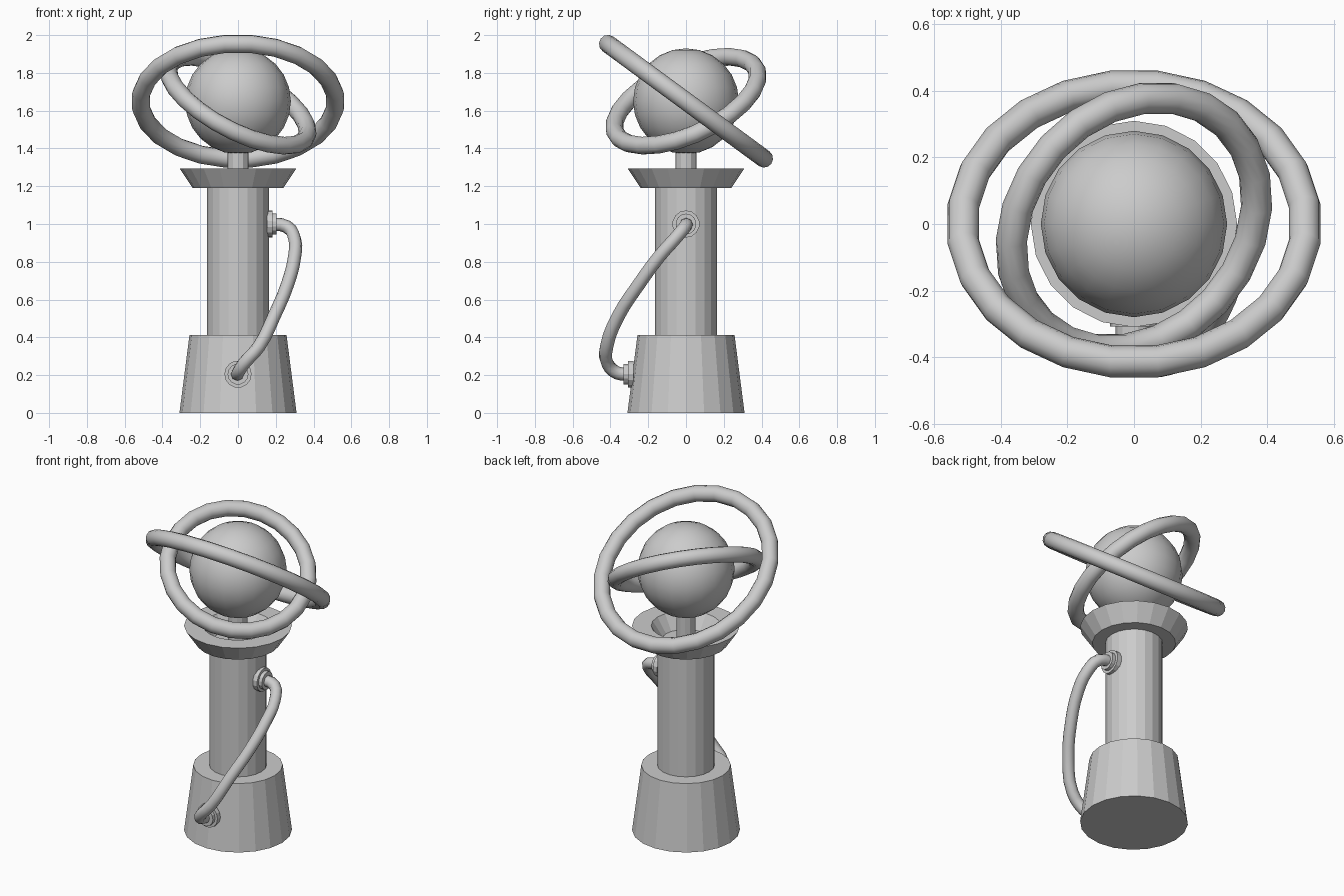
import bpy
import bmesh
from math import radians, pi, cos, sin
from mathutils import Matrix

cube = bpy.data.objects.get("Cube")
if cube:
    bpy.data.objects.remove(cube, do_unlink=True)

grey = bpy.data.materials.new("plain_grey")
grey.use_nodes = True
colour = (0.6, 0.6, 0.6, 1)
grey.diffuse_color = colour
grey.node_tree.nodes["Principled BSDF"].inputs["Base Color"].default_value = colour


def finish(obj, name, smooth=False):
    obj.name = name
    obj.data.materials.append(grey)
    if smooth:
        for poly in obj.data.polygons:
            poly.use_smooth = True
    return obj


def turned(name, profile, sides, matrix=Matrix()):
    """Revolve (radius, height) points round z; end points get flat caps."""
    bm = bmesh.new()
    rings = [[bm.verts.new((r * cos(2 * pi * i / sides), r * sin(2 * pi * i / sides), z))
              for i in range(sides)] for r, z in profile]
    for low, high in zip(rings, rings[1:]):
        for i in range(sides):
            j = (i + 1) % sides
            bm.faces.new((low[i], low[j], high[j], high[i]))
    bm.faces.new(rings[0][::-1])
    bm.faces.new(rings[-1])
    bm.transform(matrix)
    bmesh.ops.recalc_face_normals(bm, faces=bm.faces)
    mesh = bpy.data.meshes.new(name)
    bm.to_mesh(mesh)
    bm.free()
    obj = bpy.data.objects.new(name, mesh)
    bpy.context.collection.objects.link(obj)
    return finish(obj, name)


def ring(name, major, minor, tilt):
    bpy.ops.mesh.primitive_torus_add(major_radius=major, minor_radius=minor,
                                     major_segments=24, minor_segments=12,
                                     location=(0, 0, 1.65))
    obj = bpy.context.object
    # half a segment of spin puts a flat edge on each axis
    obj.data.transform(Matrix.Rotation(pi / 24, 4, 'Z'))
    obj.rotation_euler = [radians(a) for a in tilt]
    return finish(obj, name, True)


# Pedestal
turned("base", [(0.31, 0), (0.257, 0.412)], 20)
turned("column", [(0.165, 0.40), (0.165, 1.20)], 20)
turned("collar", [(0.24, 1.19), (0.31, 1.295), (0.20, 1.295), (0.14, 1.205)], 20)
turned("post", [(0.055, 1.19), (0.055, 1.42)], 12)

# Globe and its two tilted rings
bpy.ops.mesh.primitive_uv_sphere_add(segments=20, ring_count=12, radius=0.28,
                                     location=(0, 0, 1.65))
finish(bpy.context.object, "globe", True)
ring("outer_ring", 0.517, 0.048, (-36.3, 0, 0))
ring("inner_ring", 0.41, 0.047, (22, 28, 0))

# Stepped flanges where the cable plugs in
flange = [(0.072, 0), (0.072, 0.03), (0.055, 0.03), (0.055, 0.052)]
turned("column_flange", flange, 14,
       Matrix.Translation((0.153, 0, 1.0)) @ Matrix.Rotation(pi / 2, 4, 'Y'))
turned("base_flange", flange, 14,
       Matrix.Translation((0, -0.278, 0.205)) @ Matrix.Rotation(pi / 2, 4, 'X'))

# Cable swept from the base round to the column
path = [(0, -0.28, 0.205), (0, -0.365, 0.212), (0.03, -0.415, 0.26),
        (0.11, -0.42, 0.35), (0.19, -0.36, 0.51), (0.262, -0.25, 0.68),
        (0.30, -0.14, 0.83), (0.30, -0.06, 0.92), (0.26, -0.005, 0.985),
        (0.16, 0, 1.0)]
curve = bpy.data.curves.new("cable", 'CURVE')
curve.dimensions = '3D'
curve.bevel_depth = 0.035
curve.bevel_resolution = 2
curve.resolution_u = 3
spline = curve.splines.new('BEZIER')
spline.bezier_points.add(len(path) - 1)
for point, co in zip(spline.bezier_points, path):
    point.co = co
    point.handle_left_type = point.handle_right_type = 'AUTO'
cable = bpy.data.objects.new("cable", curve)
bpy.context.collection.objects.link(cable)
curve.materials.append(grey)
